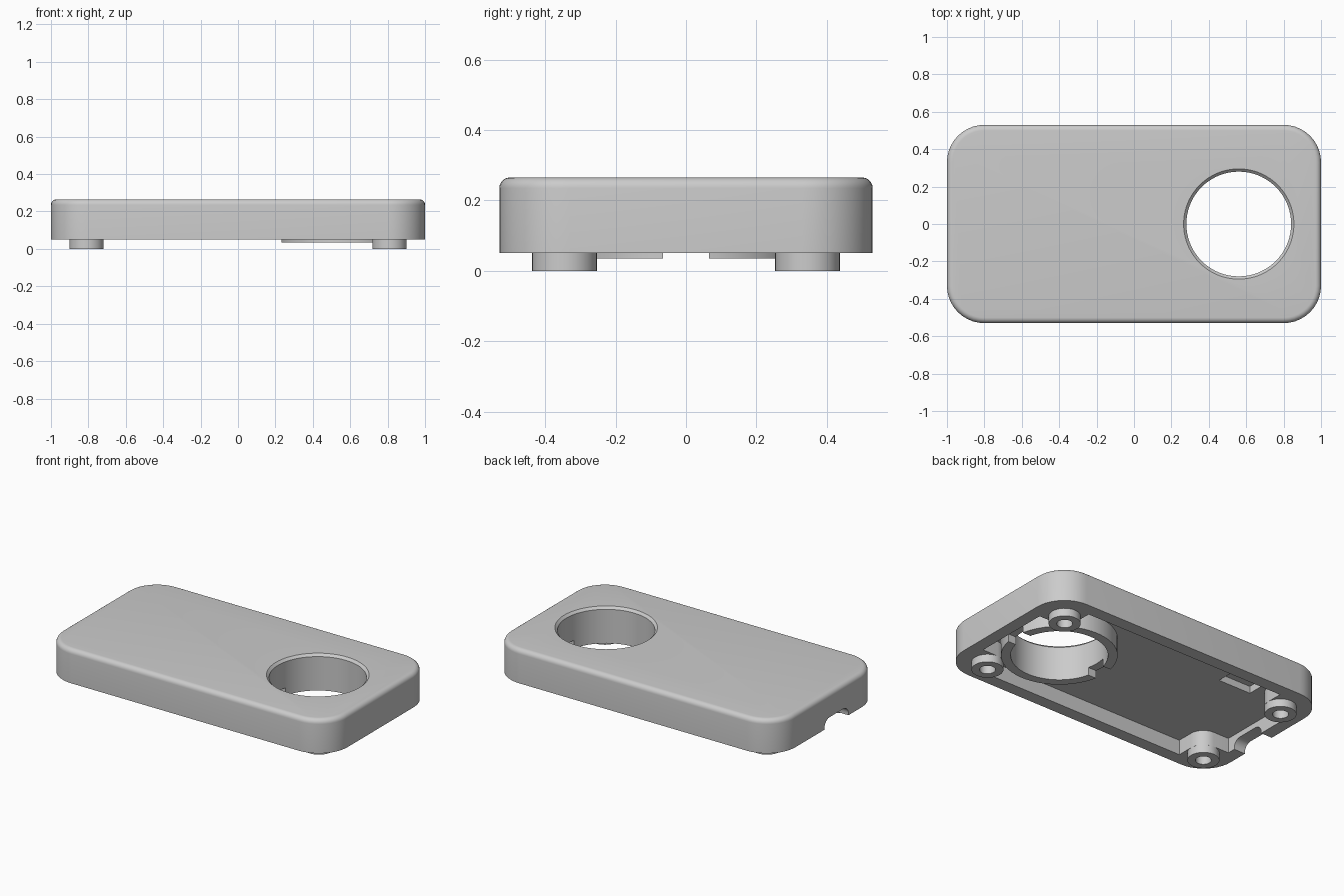
import bpy, bmesh
from math import sin, cos, pi, radians

if "Cube" in bpy.data.objects:
    bpy.data.objects.remove(bpy.data.objects["Cube"], do_unlink=True)

grey = bpy.data.materials.new("light_grey")
grey.use_nodes = True
grey.diffuse_color = (0.6, 0.6, 0.6, 1)
grey.node_tree.nodes["Principled BSDF"].inputs["Base Color"].default_value = (0.6, 0.6, 0.6, 1)


def loft(name, rings):
    """Closed solid through a stack of rings of (x, y, z) points."""
    bm = bmesh.new()
    rows = [[bm.verts.new(p) for p in ring] for ring in rings]
    n = len(rows[0])
    for a, b in zip(rows, rows[1:]):
        for i in range(n):
            j = (i + 1) % n
            bm.faces.new((a[i], a[j], b[j], b[i]))
    bm.faces.new(rows[0][::-1])
    bm.faces.new(rows[-1])
    bmesh.ops.recalc_face_normals(bm, faces=bm.faces)
    mesh = bpy.data.meshes.new(name)
    bm.to_mesh(mesh)
    bm.free()
    mesh.materials.append(grey)
    obj = bpy.data.objects.new(name, mesh)
    bpy.context.collection.objects.link(obj)
    return obj


def lift(pts, z):
    return [(x, y, z) for x, y in pts]


def arc(cx, cy, r, start, end, n):
    return [(cx + r * cos(radians(start + (end - start) * i / n)),
             cy + r * sin(radians(start + (end - start) * i / n))) for i in range(n + 1)]


def circle(cx, cy, r, n):
    return arc(cx, cy, r, 0, 360, n)[:-1]


def rounded_rect(hx, hy, r, n=10):
    pts = []
    for k, (sx, sy) in enumerate(((1, 1), (-1, 1), (-1, -1), (1, -1))):
        pts += arc(sx * (hx - r), sy * (hy - r), r, k * 90, k * 90 + 90, n)
    return pts


def prism(name, pts, z0, z1):
    return loft(name, [lift(pts, z0), lift(pts, z1)])


def box(name, x0, x1, y0, y1, z0, z1):
    return prism(name, [(x0, y0), (x1, y0), (x1, y1), (x0, y1)], z0, z1)


def combine(target, other, operation):
    mod = target.modifiers.new(operation.lower(), "BOOLEAN")
    mod.operation = operation
    mod.solver = "EXACT"
    mod.object = other
    other.hide_render = True
    bpy.context.view_layer.objects.active = target
    bpy.ops.object.modifier_apply(modifier=mod.name)
    bpy.data.objects.remove(other, do_unlink=True)


# Main dimensions
HX, HY, CORNER = 1.0, 0.53, 0.2
RIM, TOP, FILLET, FLOOR = 0.05, 0.265, 0.03, 0.145
BX, BY, BR = 0.81, 0.345, 0.0925
HOLE_X, HOLE_R, COLLAR_R = 0.56, 0.28, 0.335

# Outer shell with a rounded top edge
rings = [lift(rounded_rect(HX, HY, CORNER), RIM)]
for i in range(7):
    t = i / 6 * pi / 2
    inset = FILLET * (1 - cos(t))
    rings.append(lift(rounded_rect(HX - inset, HY - inset, CORNER - inset),
                      TOP - FILLET + FILLET * sin(t)))
case = loft("case", rings)

# Underside cavity, leaving a rounded block in each corner
quarter = [(0.92, BY - BR)] + arc(BX, BY, BR, 270, 180, 8) + [(BX - BR, 0.45)]
outline = []
for sx, sy in ((1, 1), (-1, 1), (-1, -1), (1, -1)):
    part = [(sx * x, sy * y) for x, y in quarter]
    outline += part if sx * sy > 0 else part[::-1]
combine(case, prism("cavity", outline, -0.1, FLOOR), "DIFFERENCE")

# Collar around the big hole, notched on both sides
combine(case, prism("collar", circle(HOLE_X, 0, COLLAR_R, 72), 0.035, 0.2), "UNION")
combine(case, box("collar_notch", 0.21, 0.91, -0.065, 0.065, -0.1, 0.085), "DIFFERENCE")

# Big hole with a chamfered upper lip
lip = HOLE_R + 0.015
combine(case, loft("hole", [lift(circle(HOLE_X, 0, r, 72), z) for r, z in
                            ((HOLE_R, -0.1), (HOLE_R, TOP - 0.015), (lip, TOP), (lip, TOP + 0.1))]),
        "DIFFERENCE")

# Screw bosses with blind holes
for sx in (1, -1):
    for sy in (1, -1):
        combine(case, prism("boss", circle(sx * BX, sy * BY, BR - 0.0005, 32), 0, 0.1), "UNION")
        combine(case, prism("screw_hole", circle(sx * BX, sy * BY, 0.046, 24), -0.1, 0.17),
                "DIFFERENCE")

# Shallow pocket in the cavity ceiling
combine(case, box("pocket", -0.68, -0.45, 0.225, 0.44, 0.1, 0.19), "DIFFERENCE")

# Rounded cable opening in the right end wall
port = [(-0.2, -0.1), (0.04, -0.1)] + arc(-0.01, 0.06, 0.05, 0, 90, 6) + arc(-0.15, 0.06, 0.05, 90, 180, 6)
combine(case, loft("cable_opening", [[(x, y, z) for y, z in port] for x in (-1.1, -0.88)]),
        "DIFFERENCE")

# Smooth curved faces, crisp edges
bpy.ops.object.select_all(action="DESELECT")
case.select_set(True)
bpy.context.view_layer.objects.active = case
bpy.ops.object.shade_smooth_by_angle(angle=radians(30))
